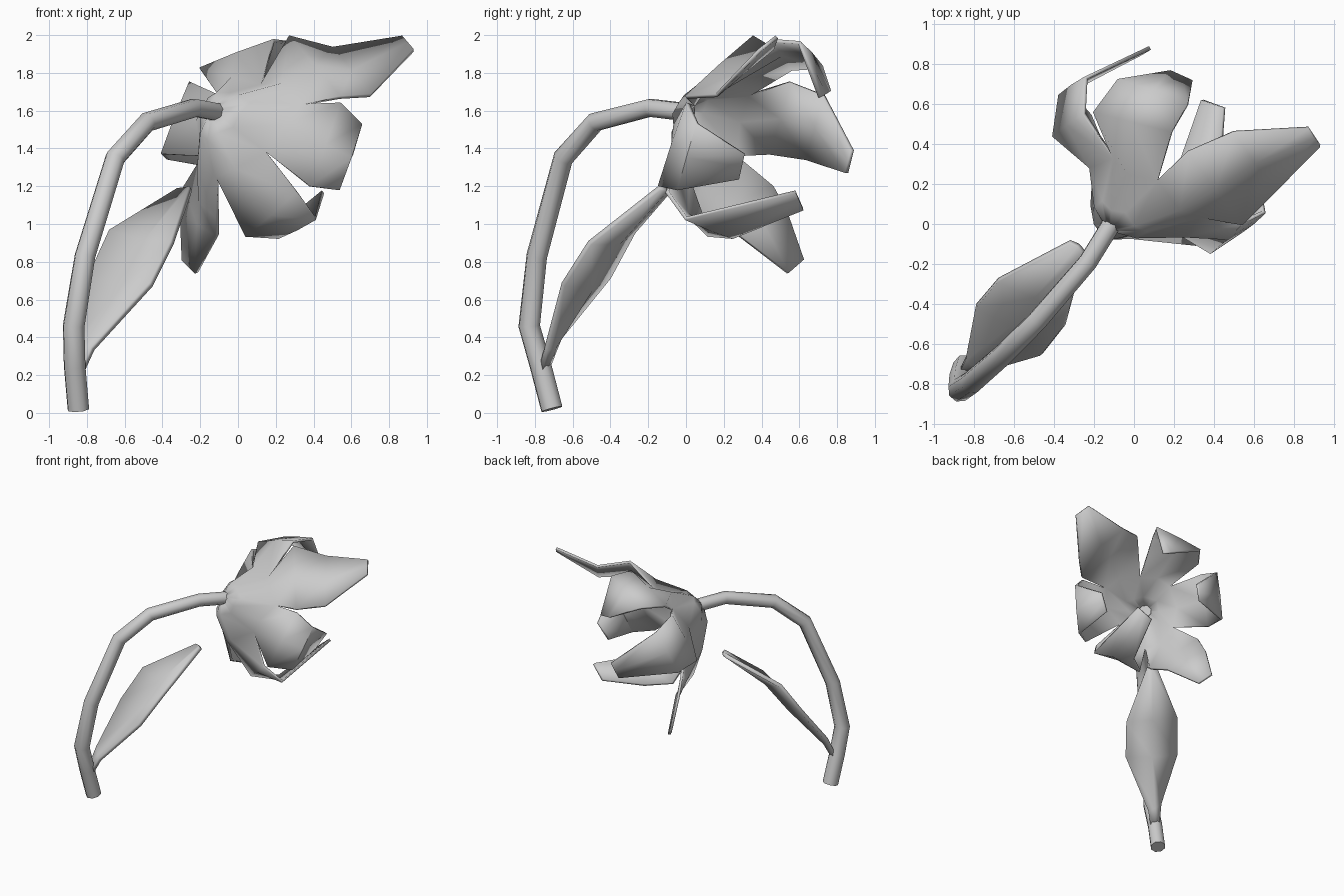
import bpy
import bmesh
from mathutils import Vector as V

cube = bpy.data.objects.get("Cube")
if cube:
    bpy.data.objects.remove(cube, do_unlink=True)

# One plain grey for the whole plant
grey = bpy.data.materials.new("plain_grey")
grey.use_nodes = True
colour = (0.6, 0.6, 0.6, 1)
grey.diffuse_color = colour
grey.node_tree.nodes["Principled BSDF"].inputs["Base Color"].default_value = colour


def finish(obj, angle):
    """Give an object its material and smooth shading."""
    obj.data.materials.clear()
    obj.data.materials.append(grey)
    bpy.ops.object.select_all(action="DESELECT")
    obj.select_set(True)
    bpy.context.view_layer.objects.active = obj
    bpy.ops.object.shade_smooth_by_angle(angle=angle)


def arched_row(left, right, focus, bulge):
    """Left, middle and right points; the middle is pushed away from the focus."""
    left, right = V(left), V(right)
    middle = (left + right) / 2
    return left, middle + (middle - focus).normalized() * bulge, right


def add_sheet(bm, rows):
    """Bridge successive rows of points with quads."""
    grid = [[bm.verts.new(p) for p in row] for row in rows]
    for low, high in zip(grid, grid[1:]):
        for i in range(len(low) - 1):
            bm.faces.new((low[i], low[i + 1], high[i + 1], high[i]))


def sheet_object(name, bm, thickness):
    """Weld a thin surface, thicken it and add it to the scene."""
    bmesh.ops.remove_doubles(bm, verts=bm.verts[:], dist=0.0005)
    bmesh.ops.recalc_face_normals(bm, faces=bm.faces[:])
    mesh = bpy.data.meshes.new(name)
    bm.to_mesh(mesh)
    bm.free()
    obj = bpy.data.objects.new(name, mesh)
    bpy.context.collection.objects.link(obj)
    finish(obj, 1.05)
    solid = obj.modifiers.new("thickness", "SOLIDIFY")
    solid.thickness = thickness
    solid.offset = 0


# Stem: a tapered tube bending over towards the blossom
def build_stem():
    path = [
        ((-.845, -.71, .02), .06),
        ((-.865, -.77, .25), .06),
        ((-.87, -.83, .46), .06),
        ((-.81, -.79, .83), .057),
        ((-.65, -.65, 1.35), .055),
        ((-.48, -.48, 1.54), .053),
        ((-.23, -.19, 1.615), .05),
        ((-.1, .02, 1.59), .05),
    ]
    curve = bpy.data.curves.new("stem", "CURVE")
    curve.dimensions = "3D"
    curve.bevel_depth = 1
    curve.bevel_resolution = 2
    curve.use_fill_caps = True
    spline = curve.splines.new("POLY")
    spline.points.add(len(path) - 1)
    for point, (place, radius) in zip(spline.points, path):
        point.co = (*place, 1)
        point.radius = radius
    obj = bpy.data.objects.new("stem", curve)
    bpy.context.collection.objects.link(obj)
    bpy.ops.object.select_all(action="DESELECT")
    obj.select_set(True)
    bpy.context.view_layer.objects.active = obj
    bpy.ops.object.convert(target="MESH")
    finish(bpy.context.view_layer.objects.active, 1.05)


# Leaf: a keeled blade rising from the foot of the stem
def build_leaf():
    focus = V((-.95, -1.15, 1.5))
    outline = [
        ((-.87, -.73, .25), (-.82, -.77, .23), .01),
        ((-.84, -.67, .4), (-.77, -.74, .34), .02),
        ((-.79, -.41, .72), (-.46, -.65, .68), .05),
        ((-.68, -.28, .96), (-.35, -.51, .9), .05),
        ((-.32, -.09, 1.18), (-.25, -.14, 1.19), .01),
    ]
    bm = bmesh.new()
    add_sheet(bm, [arched_row(l, r, focus, b) for l, r, b in outline])
    sheet_object("leaf", bm, .03)


# Blossom: a cup split by six notches into six petals
notches = [
    (.33, .04, 1.63), (.12, .22, 1.73), (-.1, .33, 1.68),
    (-.18, .27, 1.36), (-.11, .01, 1.25), (.15, 0, 1.38),
]
# Each petal: left and right edge at the shoulder, the bend and the tip
petals = [
    [((.54, 0, 1.67), (.27, .36, 1.99)),
     ((.7, .16, 1.68), (.5, .46, 1.93)),
     ((.93, .39, 1.92), (.87, .48, 1.99))],
    [((.19, .46, 1.97), (-.2, .56, 1.82)),
     ((.27, .6, 1.96), (-.08, .72, 1.83)),
     ((.29, .71, 1.67), (.18, .76, 1.7))],
    [((-.25, .55, 1.75), (-.4, .44, 1.37)),
     ((-.24, .73, 1.68), (-.37, .64, 1.34)),
     ((.08, .88, 1.39), (.03, .85, 1.27))],
    [((-.28, .46, 1.2), (-.11, .07, 1.04)),
     ((-.3, .53, 1.07), (-.11, .28, .94)),
     ((-.29, .62, .81), (-.22, .54, .74))],
    [((.04, .12, .94), (.31, -.1, 1.17)),
     ((.21, .25, .93), (.41, 0, 1.03)),
     ((.34, .62, 1.08), (.45, .58, 1.17))],
    [((.38, -.14, 1.2), (.54, .01, 1.64)),
     ((.53, -.04, 1.18), (.65, .06, 1.53)),
     ((.52, .28, 1.24), (.6, .31, 1.37))],
]


def build_blossom():
    hub = V((-.14, -.03, 1.61))
    axis = V((.625, .7, -.34))
    focus = V((.2, .38, 1.42))
    bm = bmesh.new()
    for i, petal in enumerate(petals):
        left, right = V(notches[i]), V(notches[(i + 1) % len(notches)])
        # Cup part of the petal, flaring from the hub to the notches
        rows = []
        for t, back, bulge in ((.1, 0, 0), (.5, .05, .025), (1, 0, .08)):
            edge = [hub.lerp(p, t) - axis * back for p in (left, right)]
            rows.append(arched_row(*edge, focus, bulge))
        # Free part of the petal
        for (l, r), bulge in zip(petal, (.005, .005, 0)):
            rows.append(arched_row(l, r, focus, bulge))
        add_sheet(bm, rows)
    sheet_object("blossom", bm, .02)


build_stem()
build_leaf()
build_blossom()
